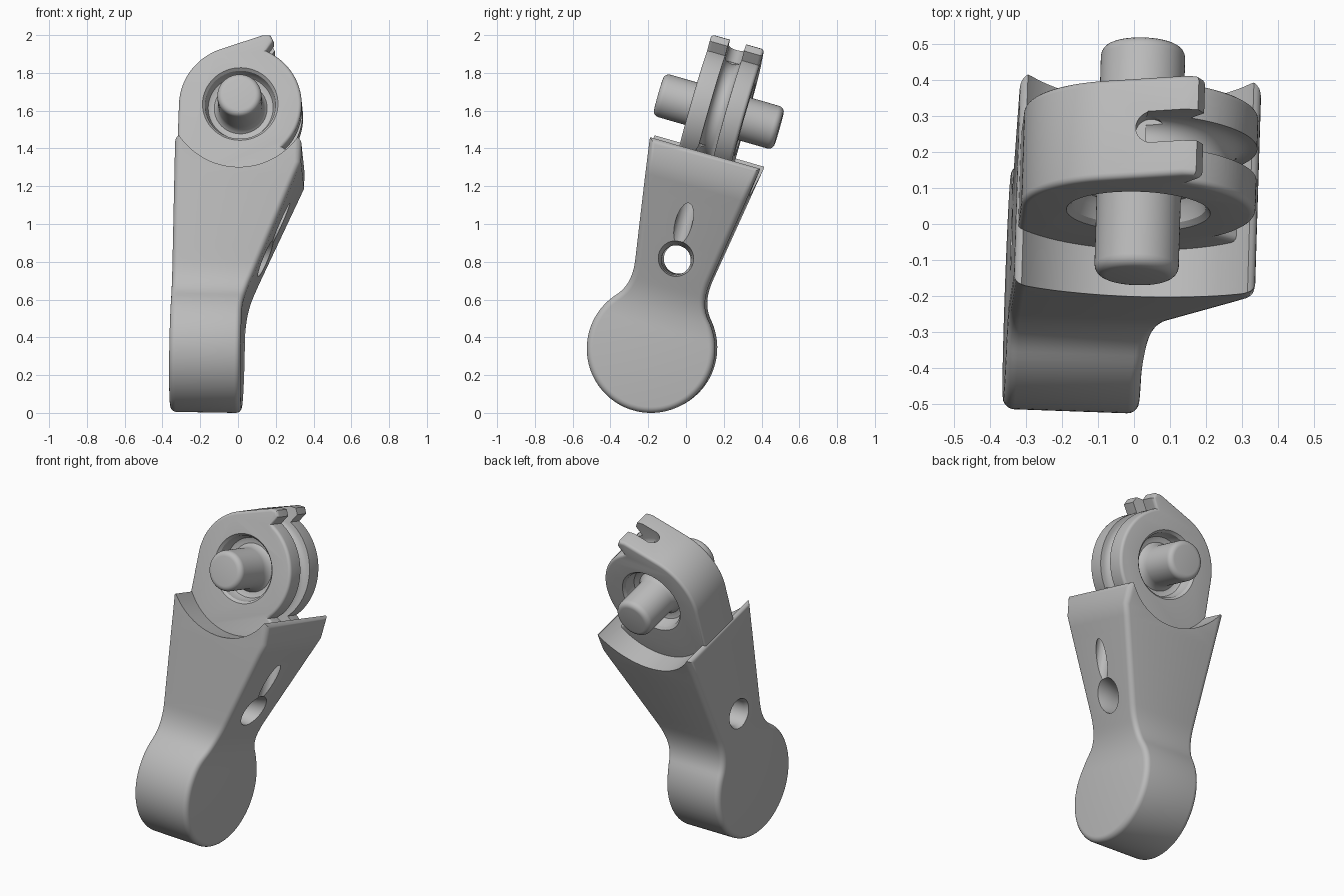
import bpy, bmesh
from math import sin, cos, pi, radians
from mathutils import Matrix, Vector

old = bpy.data.objects.get("Cube")
if old:
    bpy.data.objects.remove(old, do_unlink=True)

grey = bpy.data.materials.new("plain grey")
grey.use_nodes = True
grey.diffuse_color = (0.5, 0.5, 0.5, 1)
grey.node_tree.nodes["Principled BSDF"].inputs["Base Color"].default_value = (0.5, 0.5, 0.5, 1)

AXLE = 1.306      # axle height above the centre of the round foot
LEAN = (Matrix.Translation((-0.018, -0.185, 0.34)) @ Matrix.Rotation(radians(-16), 4, 'X')
        @ Matrix.Rotation(radians(-1.7), 4, 'Z') @ Matrix.Rotation(radians(1.5), 4, 'Y'))


def skin(name, rings, strip_caps=False):
    """Join equal rings of points into a closed solid."""
    bm = bmesh.new()
    loops = [[bm.verts.new(p) for p in ring] for ring in rings]
    n = len(loops[0])
    for a, b in zip(loops, loops[1:]):
        for i in range(n):
            j = (i + 1) % n
            bm.faces.new((a[i], a[j], b[j], b[i]))
    for cap in (loops[0], loops[-1]):
        if strip_caps:
            for i in range(n // 2 - 1):
                bm.faces.new((cap[i], cap[i + 1], cap[n - 2 - i], cap[n - 1 - i]))
        else:
            bm.faces.new(cap)
    bmesh.ops.recalc_face_normals(bm, faces=bm.faces)
    mesh = bpy.data.meshes.new(name)
    bm.to_mesh(mesh)
    bm.free()
    mesh.materials.append(grey)
    ob = bpy.data.objects.new(name, mesh)
    bpy.context.collection.objects.link(ob)
    return ob


def inset(outline, d):
    """Move a counter-clockwise outline inward by d with mitred corners."""
    pts = [Vector(p) for p in outline]
    out = []
    for i, p in enumerate(pts):
        e1 = (p - pts[i - 1]).normalized()
        e2 = (pts[(i + 1) % len(pts)] - p).normalized()
        n1, n2 = Vector((-e1.y, e1.x)), Vector((-e2.y, e2.x))
        out.append(p + (n1 + n2) * (d / (1 + n1.dot(n2))))
    return out


def rounding(r, steps=5):
    """Pairs of (inset, depth) for a quarter-round edge, from cap to wall."""
    return [(r * (1 - sin(t)), r * (1 - cos(t))) for t in (pi / 2 * k / steps for k in range(steps + 1))]


def lathe(name, profile, axis, centre, n=64):
    """Revolve (position, radius) pairs about one local axis."""
    rings = []
    for s, r in profile:
        ring = []
        for k in range(n):
            a, b = r * cos(2 * pi * k / n), r * sin(2 * pi * k / n)
            p = {'X': (s, a, b), 'Y': (a, s, b), 'Z': (a, b, s)}[axis]
            ring.append(Vector(p) + Vector(centre))
        rings.append(ring)
    return skin(name, rings)


def cut(ob, cutters):
    for c in cutters:
        c.hide_render = True
        mod = ob.modifiers.new("cut", 'BOOLEAN')
        mod.operation, mod.solver, mod.object = 'DIFFERENCE', 'EXACT', c
        bpy.context.view_layer.objects.active = ob
        bpy.ops.object.modifier_apply(modifier=mod.name)


def arc(r, start, end, n):
    return [(r * cos(radians(start + (end - start) * k / n)),
             r * sin(radians(start + (end - start) * k / n))) for k in range(n + 1)]


# Lever arm: round foot, narrow neck and widening arm
half = arc(0.34, -87, 42, 36)
p0, p1, p2 = Vector(half[-1]), Vector((0.188, 0.302)), Vector((0.207, 0.43))
for k in range(1, 13):
    t = k / 12
    half.append(tuple(p0 * (1 - t) ** 2 + p1 * 2 * t * (1 - t) + p2 * t * t))
top = Vector((0.305, 1.085))
half += [tuple(p2.lerp(top, k / 10)) for k in range(1, 8)]
half += [(0.285, 0.955), tuple(top)]
outline = half + [(-v, w) for v, w in reversed(half)]


def right_side(w):
    if w < 0.12:
        return 0.043
    if w < 0.336:
        return 0.043 + 0.4 * (w - 0.12) ** 2 / 0.432
    return min(0.335, 0.0862 + 0.4 * (w - 0.336))


edge = rounding(0.032)
rings = [[(-0.335 + depth, v, w) for v, w in inset(outline, d)] for d, depth in edge]
rings += [[(right_side(w) - depth, v, w) for v, w in inset(outline, d)] for d, depth in reversed(edge)]
lever = skin("lever_arm", rings, strip_caps=True)

# Head: disc with a straight left flank, a raised lug and a tongue into the lever
profile = arc(0.325, -45, 66, 36) + [(0.168, 0.35), (0.15, 0.385), (0.11, 0.385)]
profile += arc(0.325, 109, 180, 24) + [(-0.33, -0.45), (0.28, -0.45), (0.3, -0.28)]
edge = rounding(0.018, 4)
sections = [(d, -0.145 + depth) for d, depth in edge] + [(d, 0.145 - depth) for d, depth in reversed(edge)]
head = skin("pulley_head", [[(x, v, AXLE + h) for x, h in inset(profile, d)] for d, v in sections])

# Cable groove round the right of the disc
groove_shape = [(0.5, -0.045)] + [(0.305 - 0.045 * cos(a), 0.045 * sin(a))
                                  for a in (radians(-90 + 18 * k) for k in range(11))] + [(0.5, 0.045)]
rings = []
for k in range(49):
    a = radians(88 - 150 * k / 48)
    rings.append([(r * cos(a), v, AXLE + r * sin(a)) for r, v in groove_shape])
groove = skin("groove_cutter", rings)
slot_end = lathe("slot_end_cutter", [(0.27, 0.045), (0.5, 0.045)], 'Z', (0.025, 0, AXLE), 32)

# Dished recesses on both faces of the head
dish = [(0.3, 0.21), (0.145, 0.2), (0.13, 0.187), (0.09, 0.182), (0.07, 0.172), (0.06, 0.15)]
recesses = [lathe("recess_cutter", [(s * v, r) for v, r in dish], 'Y', (0, 0, AXLE)) for s in (-1, 1)]

# Cradle, cross hole and cable bore
cradle = lathe("cradle_cutter", [(-0.6, 0.385), (0.6, 0.385)], 'Y', (0, 0, AXLE), 96)
hole = lathe("hole_cutter", [(-0.5, 0.1), (-0.335, 0.09), (-0.31, 0.078), (0.06, 0.078),
                             (0.12, 0.086), (0.19, 0.105), (0.3, 0.13)], 'X', (0, 0, 0.489))
bore = lathe("bore_cutter", [(0.5, 0.045), (1.12, 0.045)], 'Z', (0.228, -0.01, 0), 32)

cut(lever, [cradle, hole, bore])
cut(head, [groove, slot_end, bore] + recesses)

# Axle pin with rounded ends and flared roots
side = [(0.05, 0.15), (0.065, 0.135), (0.085, 0.122), (0.11, 0.117), (0.3, 0.117)]
side += [(0.3 + 0.032 * sin(a), 0.085 + 0.032 * cos(a)) for a in (pi / 10 * k for k in range(1, 6))]
pin = lathe("axle_pin", [(-v, r) for v, r in reversed(side)] + side, 'Y', (0, 0, AXLE))

for c in [groove, slot_end, cradle, hole, bore] + recesses:
    bpy.data.objects.remove(c, do_unlink=True)

# Lean the assembly and shade it
for ob in (lever, head, pin):
    ob.data.transform(LEAN)
    bpy.ops.object.select_all(action='DESELECT')
    ob.select_set(True)
    bpy.context.view_layer.objects.active = ob
    bpy.ops.object.shade_smooth_by_angle(angle=radians(30))
